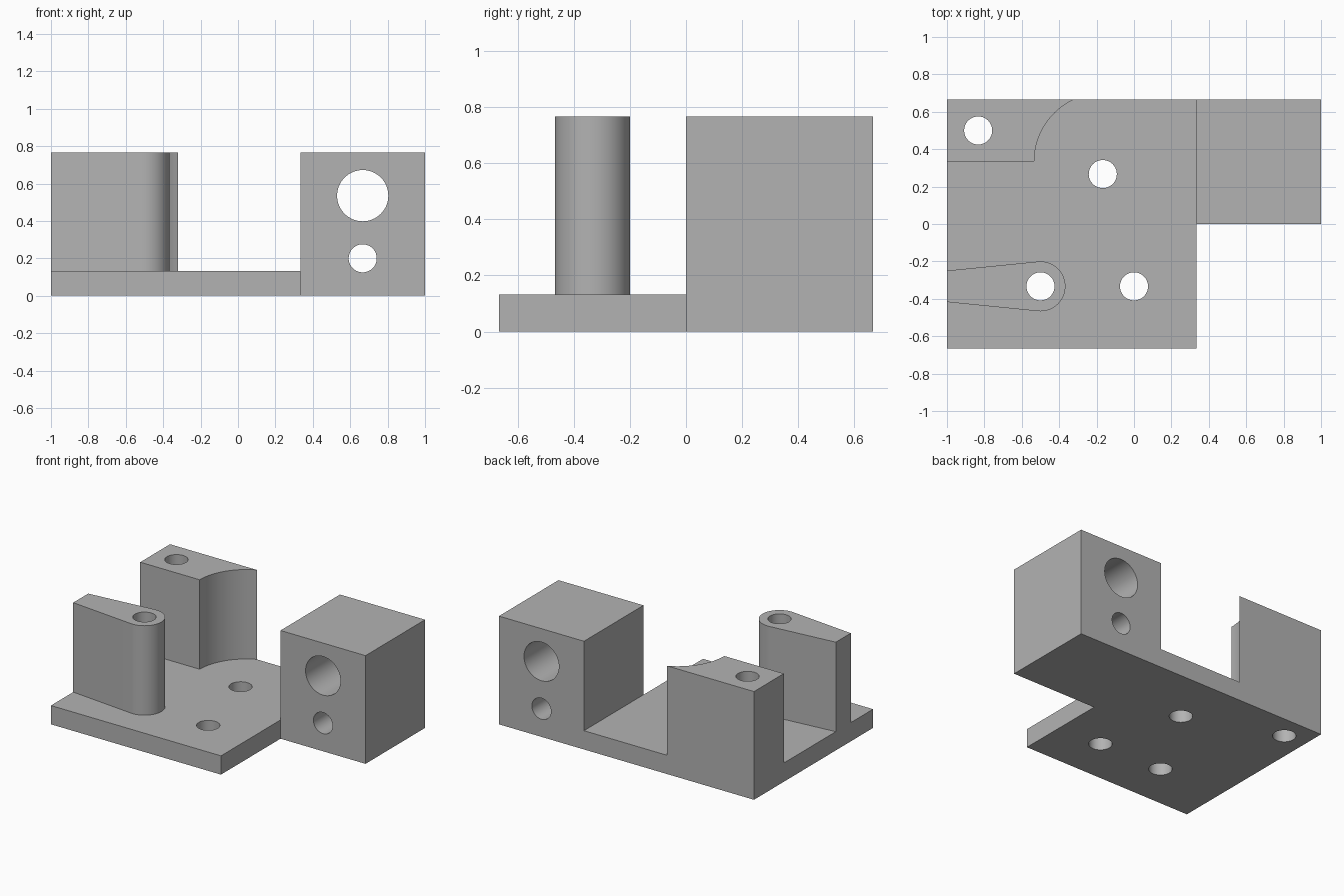
import bpy, bmesh, math
from mathutils import Matrix, Vector

cube = bpy.data.objects.get("Cube")
if cube:
    bpy.data.objects.remove(cube, do_unlink=True)

THIRD = 1 / 3
PLATE_H = 0.133
TOP = 0.767
HOLE_R = 0.075

grey = bpy.data.materials.new("plain grey")
grey.use_nodes = True
grey.diffuse_color = (0.45, 0.45, 0.45, 1)
grey.node_tree.nodes["Principled BSDF"].inputs["Base Color"].default_value = (0.45, 0.45, 0.45, 1)


def add_object(name, bm):
    bmesh.ops.recalc_face_normals(bm, faces=bm.faces)
    mesh = bpy.data.meshes.new(name)
    bm.to_mesh(mesh)
    bm.free()
    mesh.materials.append(grey)
    obj = bpy.data.objects.new(name, mesh)
    bpy.context.collection.objects.link(obj)
    return obj


def prism(name, outline, height):
    """Extrude a plan outline upward from the ground."""
    bm = bmesh.new()
    face = bm.faces.new([bm.verts.new((x, y, 0)) for x, y in outline])
    result = bmesh.ops.extrude_face_region(bm, geom=[face])
    verts = [v for v in result["geom"] if isinstance(v, bmesh.types.BMVert)]
    bmesh.ops.translate(bm, verts=verts, vec=(0, 0, height))
    return add_object(name, bm)


def rectangle(x0, x1, y0, y1):
    return [(x0, y0), (x1, y0), (x1, y1), (x0, y1)]


def arc(cx, cy, radius, start, end, steps):
    angles = [start + (end - start) * i / steps for i in range(steps + 1)]
    return [(cx + radius * math.cos(a), cy + radius * math.sin(a)) for a in angles]


def drill(name, centre, radius, along_y=False):
    """Long cylinder used as a hole cutter."""
    turn = Matrix.Rotation(math.pi / 2, 4, "X") if along_y else Matrix()
    bm = bmesh.new()
    bmesh.ops.create_cone(bm, cap_ends=True, segments=64, radius1=radius, radius2=radius,
                          depth=4, matrix=Matrix.Translation(Vector(centre)) @ turn)
    return add_object(name, bm)


def combine(target, tool, operation):
    mod = target.modifiers.new(operation.lower(), "BOOLEAN")
    mod.operation = operation
    mod.solver = "EXACT"
    mod.object = tool
    bpy.context.view_layer.objects.active = target
    bpy.ops.object.modifier_apply(modifier=mod.name)
    bpy.data.objects.remove(tool, do_unlink=True)


# Base plate
bracket = prism("mounting_bracket", rectangle(-1, THIRD, -2 * THIRD, 2 * THIRD), PLATE_H)

# Tall square block at the left rear
block = prism("side_block", rectangle(THIRD, 1, 0, 2 * THIRD), TOP)

# Corner post with a concave inner side
bend_r = 0.3667
end = math.pi - math.asin(THIRD / bend_r)
post = prism("corner_post", [(-1, 2 * THIRD), (-1, THIRD)]
             + arc(-0.1667, THIRD, bend_r, math.pi, end, 20), TOP)

# Tapered rib with a round nose
nose_r, taper = 0.1333, 0.1
half = (nose_r - 0.5 * math.sin(taper)) / math.cos(taper)
sweep = math.pi / 2 + taper
rib = prism("tapered_rib", [(-1, -THIRD + half), (-1, -THIRD - half)]
            + arc(-0.5, -THIRD, nose_r, -sweep, sweep, 32), TOP)

for part in (block, post, rib):
    combine(bracket, part, "UNION")

# Vertical bolt holes
for x, y in [(-0.833, 0.5), (-0.167, 0.267), (-0.5, -THIRD), (0, -THIRD)]:
    combine(bracket, drill("bolt_hole", (x, y, 0), HOLE_R), "DIFFERENCE")

# Horizontal holes through the side block
for z, radius in [(0.2, HOLE_R), (0.535, 0.137)]:
    combine(bracket, drill("block_hole", (2 * THIRD, 0, z), radius, True), "DIFFERENCE")

bpy.ops.object.select_all(action="DESELECT")
bracket.select_set(True)
bpy.context.view_layer.objects.active = bracket
bpy.ops.object.shade_smooth_by_angle(angle=math.radians(30))
